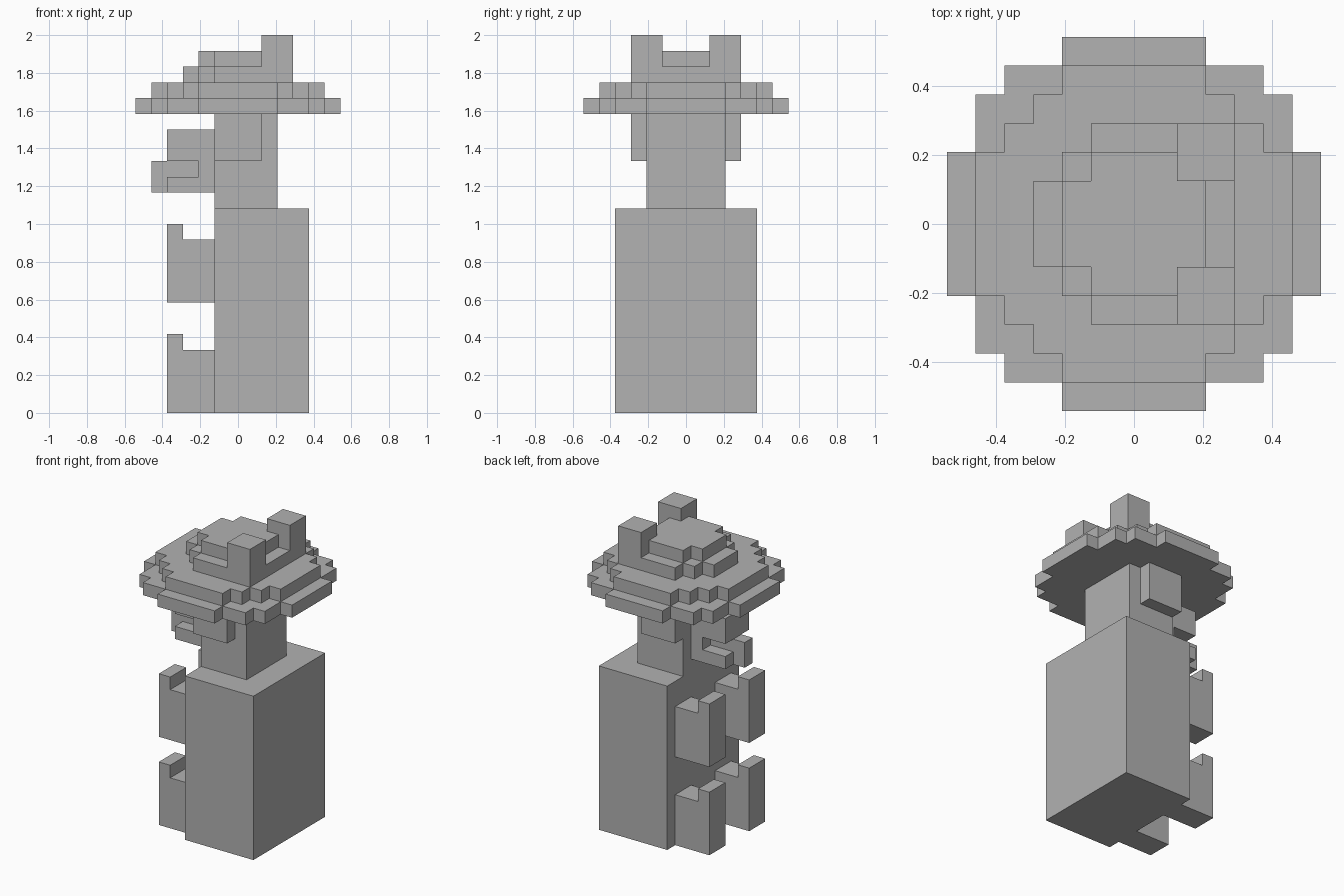
import bpy
import bmesh
from mathutils import Vector

U = 1 / 12  # one block

old = bpy.data.objects.get("Cube")
if old:
    bpy.data.objects.remove(old, do_unlink=True)

grey = bpy.data.materials.new("plain_grey")
grey.use_nodes = True
grey.diffuse_color = (0.445, 0.445, 0.445, 1)
grey.node_tree.nodes["Principled BSDF"].inputs["Base Color"].default_value = grey.diffuse_color


def prism(name, outline, low, high, axis="z"):
    """Extrude an outline (in blocks) along z, or an x-z outline along y."""
    def place(a, b, c):
        return Vector((a, b, c) if axis == "z" else (a, c, b)) * U

    bm = bmesh.new()
    base = bm.faces.new([bm.verts.new(place(a, b, low)) for a, b in outline])
    result = bmesh.ops.extrude_face_region(bm, geom=[base])
    top = [v for v in result["geom"] if isinstance(v, bmesh.types.BMVert)]
    bmesh.ops.translate(bm, verts=top, vec=place(0, 0, high - low))
    bmesh.ops.recalc_face_normals(bm, faces=bm.faces)
    mesh = bpy.data.meshes.new(name)
    bm.to_mesh(mesh)
    bm.free()
    mesh.materials.append(grey)
    obj = bpy.data.objects.new(name, mesh)
    bpy.context.collection.objects.link(obj)
    return obj


def box(name, x0, x1, y0, y1, z0, z1):
    return prism(name, [(x0, y0), (x1, y0), (x1, y1), (x0, y1)], z0, z1)


def mirrored(half):
    """Complete a stepped outline given its y > 0 half."""
    return half + [(x, -y) for x, y in reversed(half)]


def stepped(corners):
    """Stair outline, symmetric in x and y, from its outer corners."""
    quarter = []
    for i, (x, y) in enumerate(corners):
        quarter.append((x, y))
        if i + 1 < len(corners):
            quarter.append((corners[i + 1][0], y))
    return mirrored(quarter + [(-x, y) for x, y in reversed(quarter)])


# Torso and head
box("body", -1.5, 4.5, -4.5, 4.5, 0, 13)
box("head", -1.5, 2.5, -2.5, 2.5, 13, 19)

# Feet, hands and ears, one on each side
for side, s in (("left", 1), ("right", -1)):
    near, far = sorted((1.5 * s, 3.5 * s))
    for part, z in (("foot", 0), ("hand", 7)):
        prism(f"{side}_{part}",
              [(-1.5, z), (-1.5, z + 4), (-3.5, z + 4), (-3.5, z + 5),
               (-4.5, z + 5), (-4.5, z)], near, far, "y")
    y0, y1 = sorted((2.5 * s, 3.5 * s))
    box(f"{side}_ear", -1.5, 1.5, y0, y1, 16, 19)
    # Raised corner blocks on the hat
    box(f"{side}_hat_corner", 1.5, 3.5, near, far, 22, 24)

# Open muzzle with a hanging tongue
prism("muzzle", [(-1.5, 14), (-1.5, 18), (-4.5, 18), (-4.5, 16), (-2.5, 16),
                 (-2.5, 15), (-4.5, 15), (-4.5, 14)], -1.5, 1.5, "y")
prism("tongue", [(-2.5, 15), (-2.5, 16), (-5.5, 16), (-5.5, 14),
                 (-4.5, 14), (-4.5, 15)], -0.5, 0.5, "y")

# Hat: two round brim layers and two crown layers
prism("hat_brim_lower", stepped([(6.5, 2.5), (5.5, 4.5), (4.5, 5.5), (2.5, 6.5)]), 19, 20)
prism("hat_brim_upper", stepped([(5.5, 2.5), (4.5, 3.5), (3.5, 4.5), (2.5, 5.5)]), 20, 21)
prism("hat_crown_lower", mirrored([(3.5, 3.5), (-1.5, 3.5), (-1.5, 2.5), (-2.5, 2.5),
                                   (-2.5, 1.5), (-3.5, 1.5)]), 21, 22)
prism("hat_crown_upper", mirrored([(2.5, 1.5), (1.5, 1.5), (1.5, 2.5), (-1.5, 2.5),
                                   (-1.5, 1.5), (-2.5, 1.5)]), 22, 23)
